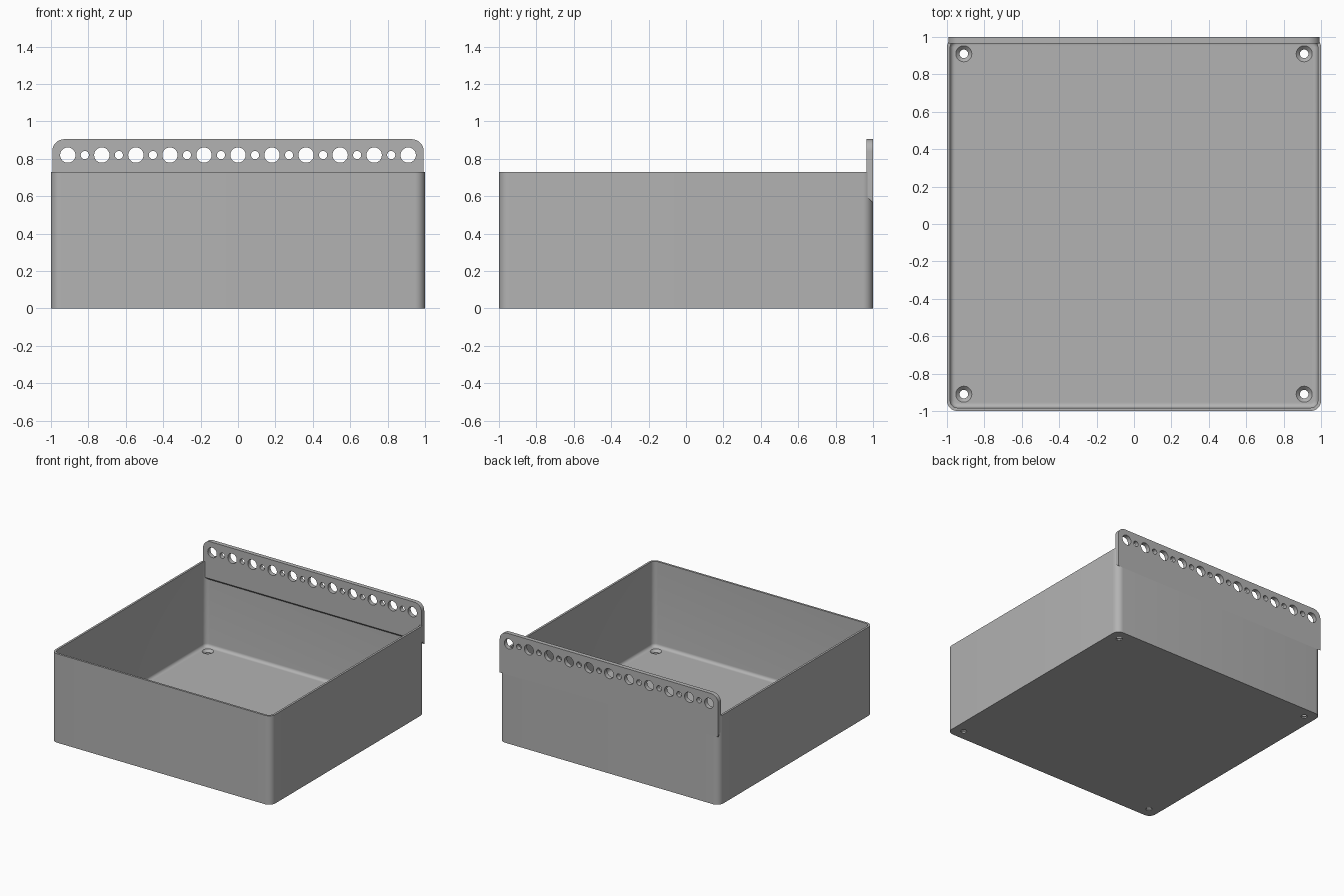
import bpy, bmesh
from math import sin, cos, pi, radians

if "Cube" in bpy.data.objects:
    bpy.data.objects.remove(bpy.data.objects["Cube"])

grey = bpy.data.materials.new("plain grey")
grey.use_nodes = True
grey.diffuse_color = (0.45, 0.45, 0.45, 1)
grey.node_tree.nodes["Principled BSDF"].inputs["Base Color"].default_value = grey.diffuse_color


def rounded(w, h, r, steps=8):
    """Counter-clockwise rounded rectangle with half sizes w, h."""
    pts = []
    for k, (sx, sy) in enumerate([(1, 1), (-1, 1), (-1, -1), (1, -1)]):
        for i in range(steps + 1):
            a = (k + i / steps) * pi / 2
            pts.append((sx * (w - r) + r * cos(a), sy * (h - r) + r * sin(a)))
    return pts


def circle(r, n=32):
    return [(r * cos(2 * pi * i / n), r * sin(2 * pi * i / n)) for i in range(n)]


def loft(bm, rings):
    """Skin a closed solid through rings of equal point count."""
    loops = [[bm.verts.new(p) for p in ring] for ring in rings]
    n = len(loops[0])
    for a, b in zip(loops, loops[1:]):
        for i in range(n):
            j = (i + 1) % n
            bm.faces.new((a[i], a[j], b[j], b[i]))
    bm.faces.new(loops[0][::-1])
    bm.faces.new(loops[-1])


def finish(name, bm):
    bmesh.ops.recalc_face_normals(bm, faces=bm.faces)
    mesh = bpy.data.meshes.new(name)
    bm.to_mesh(mesh)
    bm.free()
    obj = bpy.data.objects.new(name, mesh)
    bpy.context.collection.objects.link(obj)
    mesh.materials.append(grey)
    return obj


def cut(obj, cutter):
    """Subtract the cutter, apply, remove the helper and shade."""
    cutter.hide_render = True
    mod = obj.modifiers.new("holes", "BOOLEAN")
    mod.operation, mod.solver, mod.object = "DIFFERENCE", "EXACT", cutter
    bpy.ops.object.select_all(action="DESELECT")
    bpy.context.view_layer.objects.active = obj
    obj.select_set(True)
    bpy.ops.object.modifier_apply(modifier=mod.name)
    bpy.data.objects.remove(cutter)
    bpy.ops.object.shade_smooth_by_angle(angle=radians(30))


HEIGHT, FLOOR, WALL, CORNER, FILLET = 0.73, 0.03, 0.017, 0.055, 0.025


def tray_ring(inset, z):
    return [(x, y, z) for x, y in rounded(1 - inset, 0.9995 - inset, CORNER - inset)]


# Open tray: outside wall, rim, inside wall, filleted floor
bm = bmesh.new()
rings = [tray_ring(0, 0), tray_ring(0, HEIGHT), tray_ring(WALL, HEIGHT)]
for i in range(7):
    a = i / 6 * pi / 2
    rings.append(tray_ring(WALL + FILLET * (1 - cos(a)), FLOOR + FILLET * (1 - sin(a))))
loft(bm, rings)
tray = finish("tray", bm)

# Countersunk screw holes in the floor corners
bm = bmesh.new()
for cx in (-0.91, 0.91):
    for cy in (-0.91, 0.91):
        loft(bm, [[(cx + x, cy + y, z) for x, y in circle(r)]
                  for r, z in ((0.023, -0.02), (0.023, 0.01), (0.043, FLOOR), (0.043, 0.06))])
cut(tray, finish("screw_hole_cutter", bm))

# Hanging plate: rounded top corners, bottom edge sloping down towards the back
FRONT, BACK, TOP, LOW = 0.965, 1.0, 0.905, 0.6
HALF, ROUND = 0.993, 0.065


def plate_ring(y):
    low = LOW - (y - FRONT)
    arc = [(x, z) for x, z in rounded(HALF, 0.1, ROUND) if z > 0]
    return [(-HALF, y, low), (HALF, y, low)] + [(x, y, z + TOP - 0.1) for x, z in arc]


bm = bmesh.new()
loft(bm, [plate_ring(FRONT), plate_ring(BACK)])
plate = finish("hanging_plate", bm)

# Row of alternating large and small holes
bm = bmesh.new()
for i in range(21):
    r = 0.022 if i % 2 else 0.041
    loft(bm, [[(0.091 * (i - 10) + x, y, 0.82 + z) for x, z in circle(r)] for y in (0.9, 1.1)])
cut(plate, finish("plate_hole_cutter", bm))
